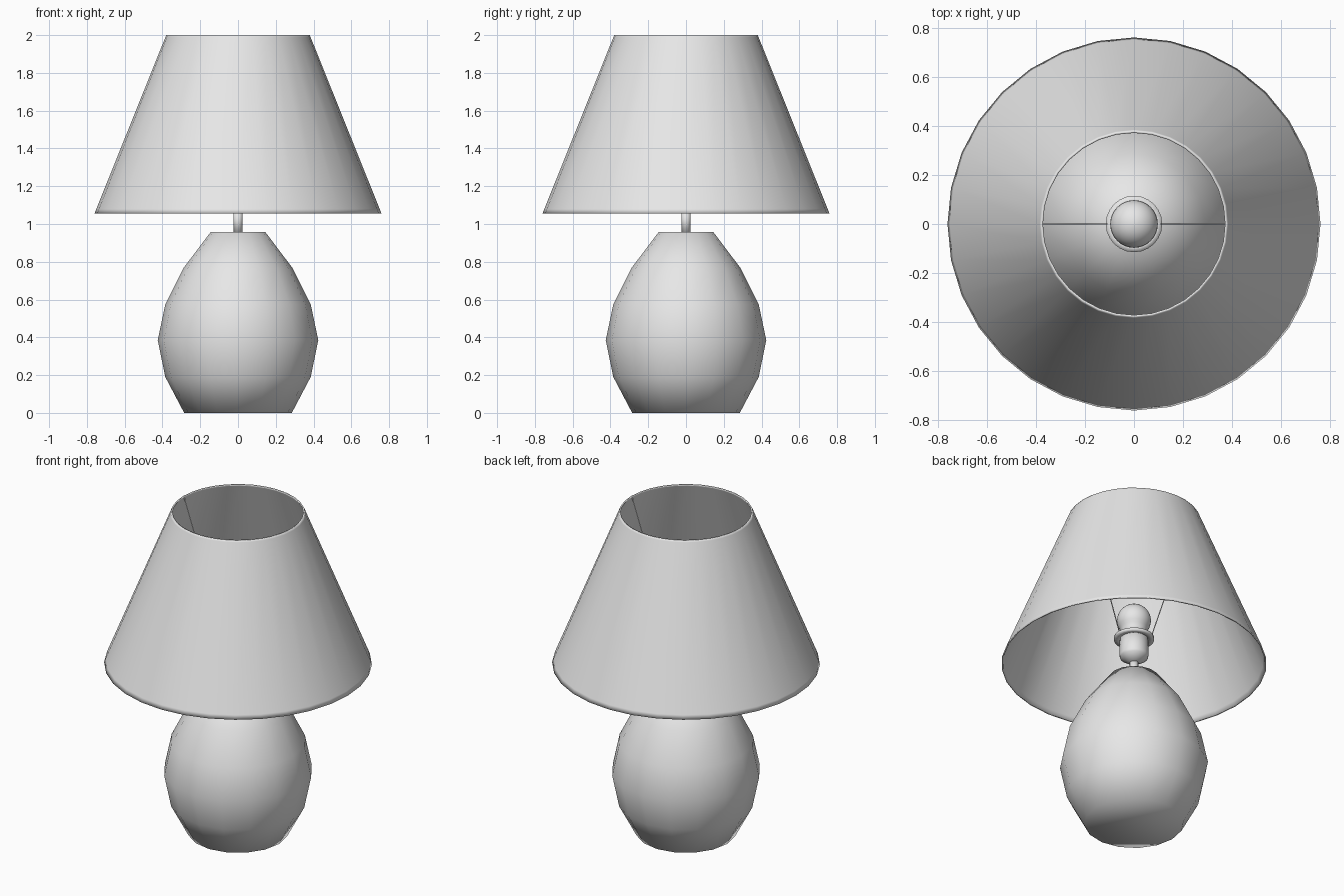
import bpy
import bmesh
from math import cos, sin, pi
from mathutils import Vector

old = bpy.data.objects.get("Cube")
if old:
    bpy.data.objects.remove(old, do_unlink=True)

GREY = (0.8, 0.8, 0.8, 1.0)
mat = bpy.data.materials.new("plain_grey")
mat.use_nodes = True
mat.diffuse_color = GREY
mat.node_tree.nodes["Principled BSDF"].inputs["Base Color"].default_value = GREY


def lathe(name, profile, sides, closed=False):
    """Revolve (radius, height) points around z; open profiles get end caps."""
    bm = bmesh.new()
    rings = []
    for r, z in profile:
        angles = [2 * pi * i / sides for i in range(sides)]
        rings.append([bm.verts.new((r * cos(a), r * sin(a), z)) for a in angles])
    pairs = list(zip(rings, rings[1:]))
    if closed:
        pairs.append((rings[-1], rings[0]))
    else:
        bm.faces.new(rings[0])
        bm.faces.new(rings[-1])
    for low, high in pairs:
        for i in range(sides):
            j = (i + 1) % sides
            bm.faces.new((low[i], low[j], high[j], high[i]))
    bmesh.ops.recalc_face_normals(bm, faces=bm.faces)
    for f in bm.faces:
        f.smooth = True
    mesh = bpy.data.meshes.new(name)
    bm.to_mesh(mesh)
    bm.free()
    mesh.materials.append(mat)
    ob = bpy.data.objects.new(name, mesh)
    bpy.context.collection.objects.link(ob)
    return ob


def rod(name, start, end, radius, sides):
    """Straight cylinder between two points."""
    a, b = Vector(start), Vector(end)
    ob = lathe(name, [(radius, 0), (radius, (b - a).length)], sides)
    ob.location = a
    ob.rotation_euler = (b - a).to_track_quat('Z', 'Y').to_euler()
    return ob


# Rounded vase-like body
lathe("lamp_base", [(0.285, 0), (0.385, 0.19), (0.425, 0.385), (0.385, 0.575),
                    (0.29, 0.765), (0.145, 0.957)], 16)

# Stem, socket and its collar
rod("stem", (0, 0, 0.95), (0, 0, 1.08), 0.025, 16)
lathe("socket", [(0.026, 1.06), (0.08, 1.095), (0.083, 1.11), (0.083, 1.24)], 24)
lathe("socket_collar", [(0.08, 1.212), (0.115, 1.212), (0.115, 1.228),
                        (0.08, 1.228)], 24, closed=True)

# Bulb: short neck running into a sphere
bulb_radius, bulb_height = 0.097, 1.34
bulb = [(0.07, 1.23), (0.075, 1.265)]
for k in range(-3, 8):
    t = k * pi / 16
    bulb.append((bulb_radius * cos(t), bulb_height + bulb_radius * sin(t)))
bulb.append((0.004, bulb_height + bulb_radius))
lathe("bulb", bulb, 32)

# Thin conical shade, open at both ends, with narrow rim loops
wall = 0.009
outer = [(0.76, 1.055), (0.75, 1.08), (0.384, 1.99), (0.38, 2.0)]
inner = [(r - wall, z) for r, z in reversed(outer)]
lathe("lampshade", outer + inner, 32, closed=True)

# Wires carrying the shade from the collar
for side, label in ((1, "left"), (-1, "right")):
    rod(label + "_shade_wire", (side * 0.108, 0, 1.22), (side * 0.372, 0, 1.99), 0.003, 8)
